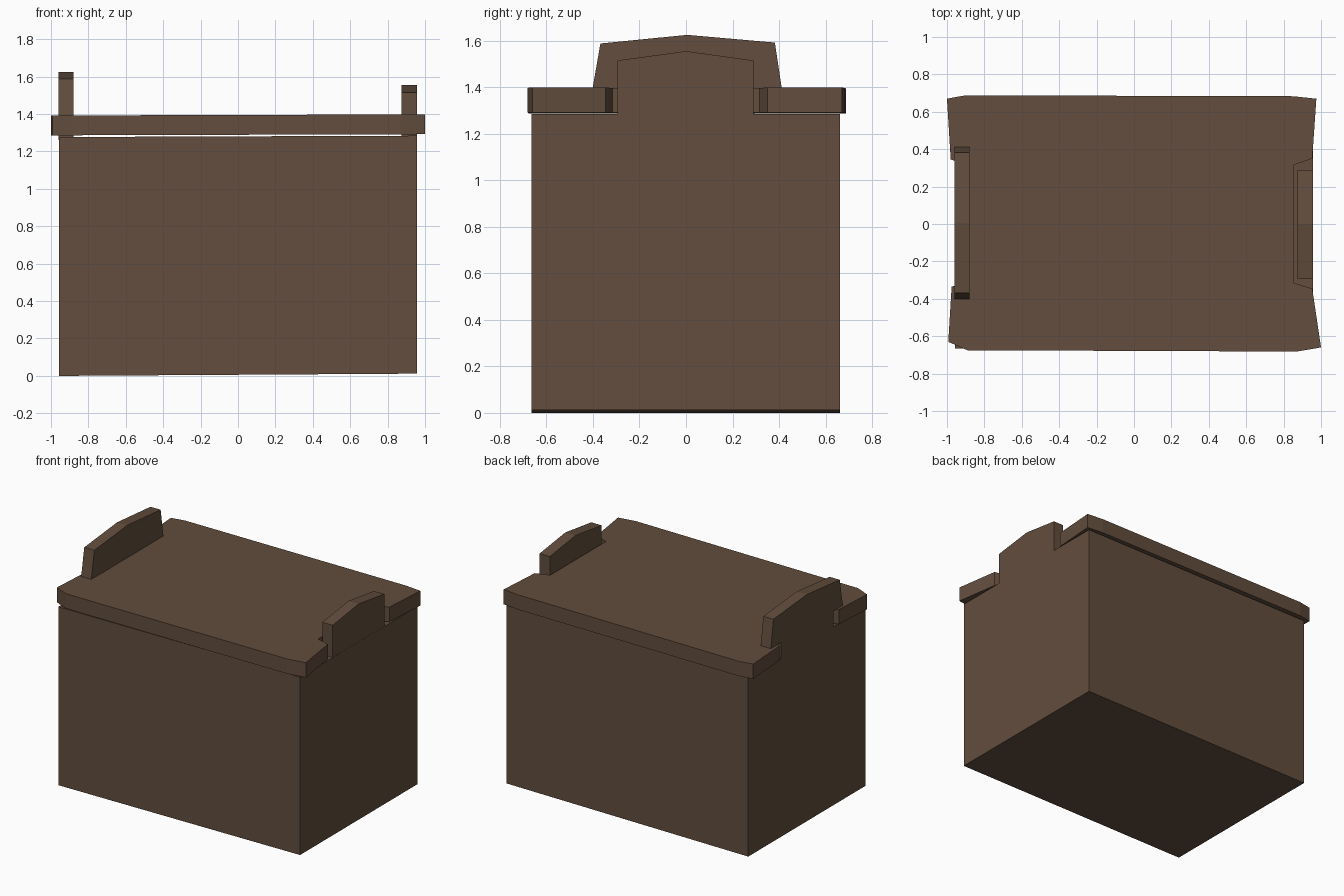
import bpy, bmesh

if "Cube" in bpy.data.objects:
    bpy.data.objects.remove(bpy.data.objects["Cube"])

wood = bpy.data.materials.new("dark_brown_wood")
wood.diffuse_color = (0.122, 0.074, 0.047, 1)
wood.use_nodes = True
wood.node_tree.nodes["Principled BSDF"].inputs["Base Color"].default_value = wood.diffuse_color


def extrude_outline(name, points, offset):
    """Solid made from a flat outline pushed along an offset."""
    bm = bmesh.new()
    face = bm.faces.new([bm.verts.new(p) for p in points])
    result = bmesh.ops.extrude_face_region(bm, geom=[face], use_keep_orig=True)
    moved = [v for v in result["geom"] if isinstance(v, bmesh.types.BMVert)]
    bmesh.ops.translate(bm, verts=moved, vec=offset)
    bmesh.ops.recalc_face_normals(bm, faces=bm.faces)
    mesh = bpy.data.meshes.new(name)
    bm.to_mesh(mesh)
    bm.free()
    mesh.materials.append(wood)
    obj = bpy.data.objects.new(name, mesh)
    bpy.context.collection.objects.link(obj)
    return obj


# Crate body, very slightly skewed
extrude_outline("crate_body", [
    (-0.957, -0.665, 0.0), (0.957, -0.665, 0.012),
    (0.957, -0.665, 1.284), (-0.957, -0.665, 1.277)], (0, 1.328, 0))

# Lid with uneven corners and a notch at each end
lid = [(-1.0, 0.67), (-0.9, 0.688), (0.85, 0.683), (0.975, 0.67),
       (0.953, 0.35), (0.855, 0.315), (0.855, -0.315), (0.953, -0.345),
       (1.0, -0.66), (0.87, -0.682), (-0.89, -0.675), (-0.993, -0.63),
       (-0.975, -0.335), (-0.882, -0.31), (-0.882, 0.31), (-0.98, 0.345)]
extrude_outline("lid", [(x, y, 1.289 + 0.003 * x) for x, y in lid], (0, 0, 0.106))

# Right end board, straight sides and peaked top
right = [(-0.295, 1.26), (0.29, 1.26), (0.29, 1.515), (0, 1.555), (-0.295, 1.515)]
extrude_outline("right_end_board", [(0.875, y, z) for y, z in right], (0.081, 0, 0))

# Left end board, narrow neck flaring out above the lid
left = [(-0.295, 1.26), (0.295, 1.26), (0.295, 1.393), (0.412, 1.393),
        (0.382, 1.592), (0.005, 1.625), (-0.368, 1.588), (-0.402, 1.393),
        (-0.295, 1.393)]
extrude_outline("left_end_board", [(-0.96, y, z) for y, z in left], (0.08, 0, 0))
